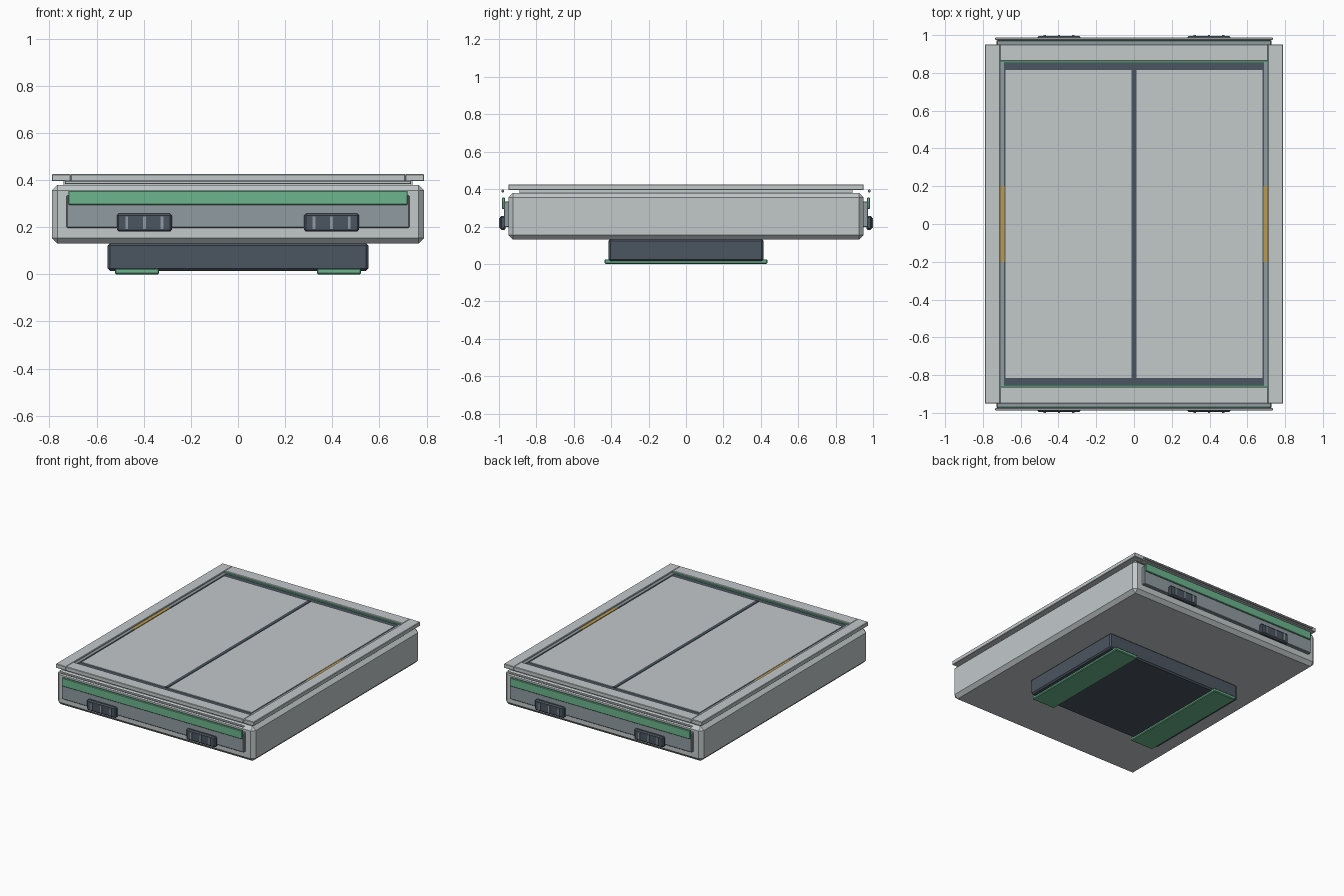
import bpy, bmesh

if "Cube" in bpy.data.objects:
    bpy.data.objects.remove(bpy.data.objects["Cube"])


def mat(name, rgb):
    m = bpy.data.materials.new(name)
    m.diffuse_color = (*rgb, 1)
    m.use_nodes = True
    m.node_tree.nodes["Principled BSDF"].inputs["Base Color"].default_value = m.diffuse_color
    return m


LIGHT = mat("light grey", (0.54, 0.58, 0.59))
MID = mat("mid grey", (0.28, 0.33, 0.355))
DARK = mat("dark slate", (0.07, 0.092, 0.12))
GREEN = mat("green", (0.15, 0.46, 0.27))
GOLD = mat("gold", (0.48, 0.32, 0.08))


def box(name, m, x, y, z, bevel=0.0):
    """Box from (min, max) ranges, with optional chamfered edges."""
    x, y = sorted(x), sorted(y)
    bm = bmesh.new()
    bmesh.ops.create_cube(bm, size=1)
    for v in bm.verts:
        v.co = [r[0] if c < 0 else r[1] for c, r in zip(v.co, (x, y, z))]
    if bevel:
        bmesh.ops.bevel(bm, geom=bm.edges[:], offset=bevel, segments=1,
                        affect='EDGES', profile=0.5)
    me = bpy.data.meshes.new(name)
    bm.to_mesh(me)
    bm.free()
    me.materials.append(m)
    ob = bpy.data.objects.new(name, me)
    bpy.context.collection.objects.link(ob)
    return ob


# Main body and recessed neck
box("body", LIGHT, (-.79, .79), (-.95, .95), (.13, .38), .025)
box("neck", LIGHT, (-.74, .74), (-.89, .89), (.37, .397))

# Pedestal under the body
box("pedestal", DARK, (-.553, .553), (-.415, .415), (.015, .132), .01)

# Dark tray floor, divider gap shows between the two lid panels
box("tray_floor", DARK, (-.69, .69), (-.855, .855), (.39, .41))
box("divider", DARK, (-.012, .012), (-.815, .815), (.40, .417))

for s, side in ((-1, "left"), (1, "right")):
    # Feet, top rim sides, lid panels and side rails
    box("foot_" + side, GREEN, (s * .335, s * .522), (-.435, .435), (0, .025), .005)
    box("rim_" + side, LIGHT, (s * .71, s * .79), (-.95, .95), (.395, .425), .003)
    box("lid_panel_" + side, LIGHT, (s * .014, s * .68), (-.815, .815), (.40, .415))
    box("gold_latch_" + side, GOLD, (s * .685, s * .71), (-.2, .2), (.39, .416))
    for t in (-1, 1):
        box("side_rail_" + side, MID, (s * .688, s * .71),
            (t * .2, t * .853), (.39, .416))

for s, end in ((-1, "front"), (1, "back")):
    # Rim ends, seals, end panels and trim
    box("rim_" + end, LIGHT, (-.71, .71), (s * .862, s * .95), (.395, .425), .003)
    box("seal_" + end, GREEN, (-.71, .71), (s * .853, s * .862), (.39, .418))
    box("end_panel_" + end, MID, (-.727, .727), (s * .945, s * .974), (.197, .335), .004)
    box("green_strip_" + end, GREEN, (-.72, .72), (s * .968, s * .984), (.295, .355), .003)
    box("top_bar_" + end, LIGHT, (-.735, .735), (s * .973, s * .987), (.383, .397), .003)
    # Latches with three ribs each
    for cx in (-.397, .397):
        box("latch_" + end, DARK, (cx - .117, cx + .117), (s * .965, s * .994),
            (.181, .257), .008)
        for i in (-1, 0, 1):
            rx = cx + i * .075
            box("latch_rib_" + end, MID, (rx - .006, rx + .006),
                (s * .985, s * 1.0), (.192, .246))
